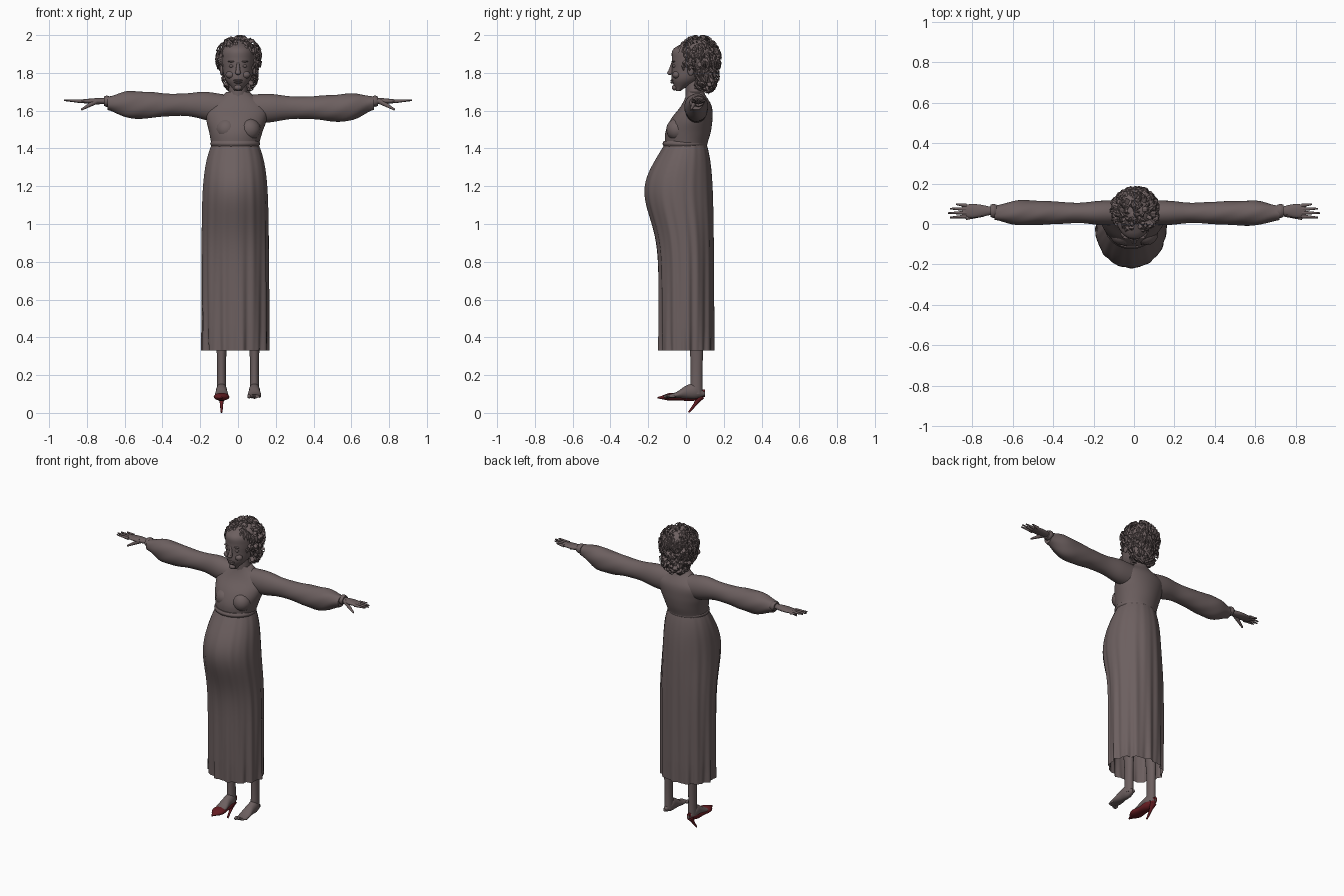
import bpy, bmesh, math, random
from math import sin, cos, exp
from mathutils import Vector, Matrix

random.seed(4)
cube = bpy.data.objects.get("Cube")
if cube:
    bpy.data.objects.remove(cube, do_unlink=True)


def material(name, red, green, blue):
    mat = bpy.data.materials.new(name)
    mat.use_nodes = True
    colour = (red, green, blue, 1)
    mat.diffuse_color = colour
    mat.node_tree.nodes["Principled BSDF"].inputs["Base Color"].default_value = colour
    return mat


taupe = material("taupe", .15, .115, .115)
dark_red = material("dark red", .13, .012, .016)


def finish(name, bm, mat, closed=True):
    """Turn the mesh data into an object; closed parts are shaded smooth."""
    if closed:
        bmesh.ops.recalc_face_normals(bm, faces=bm.faces)
    mesh = bpy.data.meshes.new(name)
    bm.to_mesh(mesh)
    bm.free()
    mesh.materials.append(mat)
    if closed:
        mesh.shade_smooth()
        mesh.set_sharp_from_angle(angle=math.radians(50))
    part = bpy.data.objects.new(name, mesh)
    bpy.context.collection.objects.link(part)


def along(values, t):
    """Value at t: a rule, a constant, or a smooth curve through even steps."""
    if callable(values):
        return values(t)
    if not isinstance(values, tuple):
        return values
    last = len(values) - 1
    i = min(int(t * last), last - 1)
    f = t * last - i
    a, b, c, d = (values[max(0, min(last, i + k))] for k in (-1, 0, 1, 2))
    return b + f / 2 * (c - a + f * (2 * a - 5 * b + 4 * c - d + f * (3 * (b - c) + d - a)))


def tube(name, axis, start, end, centre, radii, mat=taupe, sides=20, steps=20,
         fold=None, open_end=False):
    """Loft of ellipses along an axis; centre and radii are pairs of values."""
    bm = bmesh.new()
    rings = []
    for step in range(steps + 1):
        t = step / steps
        u, v = (along(item, t) for item in centre)
        a, b = (max(along(item, t), .001) for item in radii)
        place = start + (end - start) * t
        ring = []
        for i in range(sides):
            angle = math.tau * i / sides
            scale = fold(place, angle) if fold else 1
            point = [u + a * scale * cos(angle), v + b * scale * sin(angle)]
            point.insert(axis, place)
            ring.append(bm.verts.new(point))
        rings.append(ring)
    for low, high in zip(rings, rings[1:]):
        for i in range(sides):
            j = (i + 1) % sides
            bm.faces.new((low[i], low[j], high[j], high[i]))
    bm.faces.new(rings[0])
    if not open_end:
        bm.faces.new(rings[-1])
    finish(name, bm, mat)


def blob(name, centre, radii, mat=taupe, sides=16):
    bm = bmesh.new()
    place = Matrix.Translation(centre) @ Matrix.Diagonal((*radii, 1))
    bmesh.ops.create_uvsphere(bm, u_segments=sides, v_segments=sides // 2, radius=1, matrix=place)
    finish(name, bm, mat)


def taper(name, start, end, thick, thin, mat=taupe):
    """Narrowing rod between two points."""
    start, end = Vector(start), Vector(end)
    path = end - start
    turn = path.to_track_quat("Z", "Y").to_matrix().to_4x4()
    bm = bmesh.new()
    bmesh.ops.create_cone(bm, cap_ends=True, segments=12, radius1=thick, radius2=thin,
                          depth=path.length, matrix=Matrix.Translation((start + end) / 2) @ turn)
    finish(name, bm, mat)


# Dress: gathered skirt over a round belly, waist seam and bodice
waist, hem, dress_x = 1.43, .33, -.015


def gather(t):
    return 1 - exp(-9 * t)


def belly(t):
    return .045 * exp(-((t - .2) / .2) ** 2) * gather(t)


def pleats(z, angle):
    depth = .006 + .025 * max(0, min(1, 1.3 - z))
    depth += max(0, .1 * (hem + .12 - z))
    return 1 - depth + depth * (sin(13 * angle + 2 * z) + .6 * sin(22 * angle - z))


tube("skirt", 2, waist, hem, (dress_x, lambda t: -belly(t)),
     (lambda t: .12 + .06 * gather(t), lambda t: .108 + .04 * gather(t) + belly(t)),
     sides=120, steps=44, fold=pleats, open_end=True)
tube("waist_seam", 2, waist - .02, waist + .01, (dress_x, -.005),
     ((.125, .132, .125), (.112, .119, .112)), sides=48, steps=6)
tube("bodice", 2, waist - .02, 1.7, ((dress_x, 0), (0, .01, .03, .055, .05)),
     ((.125, .14, .16, .16, .06), (.11, .12, .11, .08, .045)), sides=48)


# Arms: creased puff sleeves, cuffs and hands
def creases(x, angle):
    loose = max(0, min(1, 2 * abs(x) - .4))
    return 1 + .05 * loose * sin(4 * angle + 26 * x) * cos(17 * x + angle)


for side, s, reach, arm_z in (("left", 1, .72, 1.615), ("right", -1, .69, 1.63)):
    hand_y, hand_z = .065, 1.65
    tube(side + "_sleeve", 0, s * .06, s * reach, (.055, (1.61, arm_z, arm_z, arm_z, 1.64)),
         ((.06, .06, .05, .055, .06, .06, .035), (.075, .075, .06, .06, .07, .07, .035)),
         sides=32, steps=36, fold=creases)
    tube(side + "_cuff", 0, s * (reach - .01), s * (reach + .02), (hand_y, hand_z),
         ((.03, .035, .03), (.025, .03, .025)), steps=6)
    tube(side + "_hand", 0, s * (reach - .03), s * .85, (hand_y, hand_z),
         ((.02, .02, .03, .034, .028), (.02, .016, .016, .012, .008)))
    for i in range(4):
        spread = i - 1.5
        tip = .92 - .01 * (i - 1) ** 2
        taper(f"{side}_finger_{i + 1}", (s * .83, hand_y + .018 * spread, hand_z),
              (s * tip, hand_y + .022 * spread, hand_z + .005), .01, .004)
    taper(side + "_thumb", (s * .75, .05, hand_z), (s * .83, .025, hand_z - .045), .015, .005)
    blob(side + "_bust", (s * .06, -.045, 1.5), (.06, .06, .06))

# Legs and feet
leg_x = .087
for side, s in (("left", 1), ("right", -1)):
    tube(side + "_leg", 2, .6, .1, (s * leg_x, (.04, .055, .055)),
         ((.045, .035, .027, .023, .025), (.045, .042, .036, .031, .033)))
    tube(side + "_foot", 1, .1, -.1, (s * leg_x, (.1, .115, .11, .095, .088)),
         ((.01, .028, .03, .036, .028), (.01, .04, .034, .016, .009)))
for i in range(5):
    size = .011 - .001 * i
    blob(f"left_toe_{i + 1}", (leg_x + .014 * (i - 2), .007 * i - .1, .087),
         (size, .02, size), sides=10)

# Single pointed shoe with a slanted heel
tube("shoe", 1, .1, -.15, (-leg_x, (.105, .09, .085, .085, .08)),
     ((.01, .03, .034, .04, .004), (.02, .027, .02, .02, .004)), dark_red)
taper("heel_seat", (-leg_x, .08, .09), (-leg_x, .05, .05), .02, .009, dark_red)
taper("stiletto_heel", (-leg_x, .06, .06), (-leg_x, .015, .003), .01, .005, dark_red)

# Neck, head and face
taper("neck", (0, .05, 1.66), (0, .04, 1.8), .052, .045)
tube("head", 2, 1.705, 1.985, (0, (-.04, 0, .03, .035, .035, .045)),
     ((.02, .065, .082, .088, .078, .01), (.012, .075, .105, .11, .1, .01)), sides=32)
taper("nose", (0, -.07, 1.86), (0, -.083, 1.8), .005, .014)
blob("nose_tip", (0, -.085, 1.8), (.015, .015, .011))
blob("upper_lip", (0, -.073, 1.76), (.026, .01, .005))
blob("lower_lip", (0, -.072, 1.75), (.022, .011, .006))
blob("chin", (0, -.06, 1.722), (.022, .015, .015))
for side, s in (("left", 1), ("right", -1)):
    blob(side + "_eye", (s * .034, -.062, 1.836), (.015, .01, .008))
    blob(side + "_brow", (s * .035, -.066, 1.86), (.02, .009, .004))
    blob(side + "_cheek", (s * .04, -.05, 1.79), (.026, .022, .02))
    blob(side + "_ear", (s * .087, .025, 1.815), (.009, .018, .03))

# Short tousled hair: two base volumes covered with curved tufts
crown = (Vector((.006, .066, 1.88)), Vector((.1, .1, .1)))
nape = (Vector((.008, .095, 1.79)), Vector((.08, .06, .085)))
blob("hair_crown", *crown, sides=24)
blob("hair_nape", *nape, sides=24)


def bare_face(p):
    return (p.y < 0 and p.z < 1.925) or (p.y < .05 and p.z < 1.84)


def add_tuft(bm, root, out):
    """Folded leaf that lifts off the scalp and curls down."""
    down = Vector((random.uniform(-.7, .7), random.uniform(-.3, .7), -1))
    flow = (down - out * down.dot(out)).normalized()
    across = flow.cross(out).normalized()
    length, width = random.uniform(.03, .055), random.uniform(.008, .013)
    curl = random.uniform(0, .02)
    rows = []
    for step in range(4):
        t = step / 3
        lift = .03 * sin(math.pi * t) ** .5 * (1 - t) + curl * t - .004
        spine = root + flow * length * t + out * lift
        half = across * width * (1 - t ** 3 * .9)
        row = [spine - half, spine + out * .005, spine + half]
        for point in row:
            point.z = min(point.z, 2)
        rows.append([bm.verts.new(point) for point in row])
    for a, b in zip(rows, rows[1:]):
        for k in (0, 1):
            bm.faces.new((a[k], a[k + 1], b[k + 1], b[k]))


bm = bmesh.new()
for (centre, radii), count in ((crown, 320), (nape, 150)):
    while count:
        out = Vector([random.gauss(0, 1) for _ in "xyz"]).normalized()
        root = centre + out * radii
        if isinstance(root, Vector) is False or bare_face(root) or out.z < -.75:
            continue
        add_tuft(bm, root, out)
        count -= 1
finish("hair_tufts", bm, taupe, closed=False)
